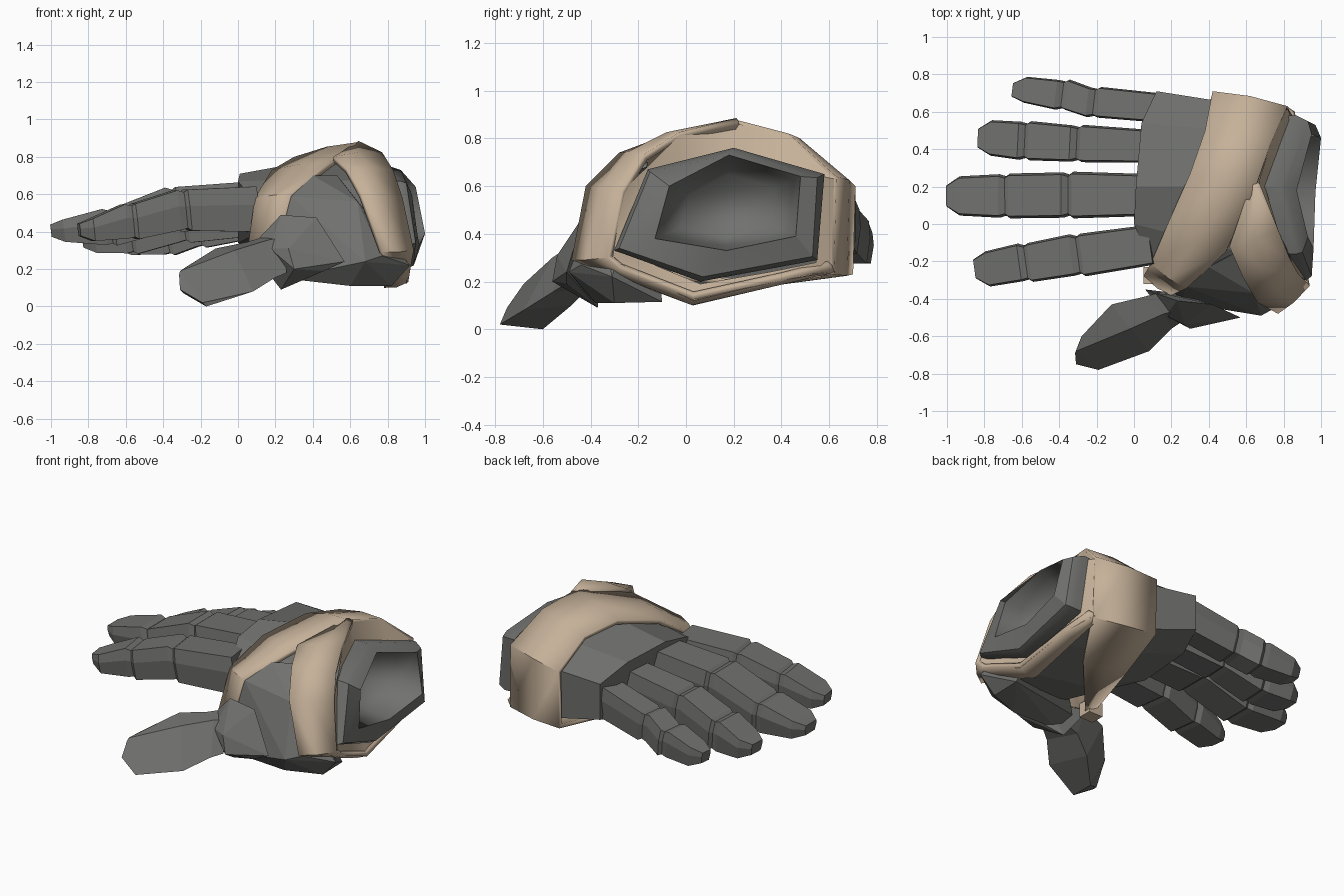
import bpy, bmesh, math
from mathutils import Vector


def material(name, rgb):
    m = bpy.data.materials.new(name)
    m.diffuse_color = (*rgb, 1)
    return m


GREY = material("charcoal grey", (0.165, 0.168, 0.158))
TAN = material("sand tan", (0.56, 0.44, 0.32))


def finish(bm, name, mat, smooth=None):
    me = bpy.data.meshes.new(name)
    bm.to_mesh(me)
    bm.free()
    me.materials.append(mat)
    if smooth:
        me.shade_smooth()
        me.set_sharp_from_angle(angle=math.radians(smooth))
    ob = bpy.data.objects.new(name, me)
    bpy.context.collection.objects.link(ob)
    return ob


def loft(name, rings, mat, smooth=None, start=True, end=True):
    """Closed rings joined in order, with optional end caps."""
    bm = bmesh.new()
    rows = [[bm.verts.new(p) for p in r] for r in rings]
    n = len(rows[0])
    for a, b in zip(rows, rows[1:]):
        for i in range(n):
            j = (i + 1) % n
            bm.faces.new((a[i], a[j], b[j], b[i]))
    if start:
        bm.faces.new(rows[0])
    if end:
        bm.faces.new(rows[-1])
    bmesh.ops.recalc_face_normals(bm, faces=bm.faces)
    return finish(bm, name, mat, smooth)


def hull(name, pts, mat):
    bm = bmesh.new()
    for p in pts:
        bm.verts.new(p)
    bmesh.ops.convex_hull(bm, input=bm.verts)
    bmesh.ops.dissolve_limit(bm, angle_limit=0.12, verts=bm.verts, edges=bm.edges)
    bmesh.ops.recalc_face_normals(bm, faces=bm.faces)
    return finish(bm, name, mat)


def band(name, left, right):
    """Cloth strip between two edge lines, bulged at the middle and thickened inward."""
    bm = bmesh.new()
    centre = Vector((0.5, 0.15, 0.45))
    rows = []
    for l, r in zip(left, right):
        l, r = Vector(l), Vector(r)
        mid = (l + r) / 2
        out = mid - centre
        out.x = 0
        mid += out.normalized() * 0.015
        rows.append([bm.verts.new(p) for p in (l, mid, r)])
    for a, b in zip(rows, rows[1:]):
        for i in range(2):
            bm.faces.new((a[i], a[i + 1], b[i + 1], b[i]))
    bm.normal_update()
    if sum(f.normal.dot(f.calc_center_median() - centre) for f in bm.faces) < 0:
        bmesh.ops.reverse_faces(bm, faces=bm.faces)
    ob = finish(bm, name, TAN, 40)
    mod = ob.modifiers.new("thickness", "SOLIDIFY")
    mod.thickness = 0.03
    mod.offset = -1


SECTION = [(.45, .5), (.5, .1), (.42, -.5), (-.42, -.5), (-.5, .1), (-.45, .5)]


def finger(name, base, joint1, joint2, tip):
    """Three segments with stepped knuckle grooves; inputs are (x, y, z, width, height)."""
    st = []

    def add(p, dx, k):
        st.append((Vector((p[0] + dx, p[1], p[2])), p[3] * k, p[4] * k))
    add(base, 0.06, 0.98)
    for j in (joint1, joint2):
        add(j, 0.03, 1.0)
        add(j, 0.01, 0.88)
        add(j, -0.025, 0.97)
    add(tip, 0.07, 1.0)
    add(tip, 0.0, 0.55)
    d = (st[-1][0] - st[0][0]).normalized()
    s = d.cross(Vector((0, 0, 1))).normalized()
    u = s.cross(d)
    loft(name, [[c + s * w * a + u * h * b for a, b in SECTION] for c, w, h in st], GREY)


# fingers
finger("index_finger", (.04, -.11, .52, .22, .25), (-.30, -.165, .515, .23, .22),
       (-.58, -.205, .455, .21, .19), (-.85, -.24, .41, .19, .12))
finger("middle_finger", (.0, .155, .54, .23, .26), (-.35, .155, .52, .25, .24),
       (-.69, .15, .425, .24, .20), (-1.0, .15, .405, .21, .12))
finger("ring_finger", (.03, .415, .50, .18, .25), (-.30, .43, .46, .20, .24),
       (-.58, .445, .385, .21, .21), (-.83, .46, .35, .19, .13))
finger("little_finger", (.08, .62, .48, .16, .21), (-.21, .65, .41, .165, .19),
       (-.38, .69, .365, .165, .18), (-.645, .717, .34, .14, .13))

# palm body from knuckles to wrist, open where the cuff enters it
loft("palm", [
    [(.08, -.20, .57), (.0, .0, .67), (.01, .2, .71), (.04, .54, .70), (.12, .71, .60),
     (.12, .71, .37), (.04, .5, .33), (.0, .1, .34), (.08, -.20, .38)],
    [(.35, -.32, .54), (.4, -.1, .68), (.45, .2, .79), (.5, .5, .71), (.5, .65, .58),
     (.5, .65, .26), (.5, .4, .21), (.4, .0, .20), (.35, -.34, .25)],
    [(.72, -.38, .50), (.70, -.2, .67), (.66, .15, .77), (.72, .45, .69), (.77, .58, .59),
     (.77, .57, .27), (.78, .3, .20), (.80, .0, .14), (.74, -.38, .18)],
], GREY, end=False)

# thumb base and heel, collar and thumb
hull("thumb_base", [(.40, -.23, .70), (.53, -.16, .70), (.64, -.37, .56), (.77, -.44, .27),
                    (.60, -.38, .11), (.82, -.10, .115), (.92, -.31, .22), (.82, -.30, .11),
                    (.22, -.37, .30), (.22, -.3, .2), (.28, -.335, .59), (.62, -.47, .30),
                    (.68, -.49, .24), (.25, -.42, .15)], GREY)
hull("thumb_collar", [(.23, -.41, .49), (.42, -.43, .475), (.57, -.50, .24), (.46, -.50, .19),
                      (.23, -.37, .09), (.30, -.56, .20), (.17, -.49, .31), (.06, -.35, .31),
                      (.27, -.54, .31)], GREY)
loft("thumb", [
    [(.16, -.36, .38), (.24, -.46, .37), (.26, -.52, .18), (.18, -.39, .18)],
    [(.05, -.39, .345), (.16, -.48, .355), (.20, -.56, .155), (.09, -.41, .17)],
    [(-.12, -.43, .31), (-.02, -.56, .30), (.08, -.68, .08), (-.04, -.48, .10)],
    [(-.28, -.60, .21), (-.31, -.68, .19), (-.19, -.78, .02), (-.17, -.60, .0)],
    [(-.30, -.65, .18), (-.315, -.69, .17), (-.31, -.75, .09), (-.29, -.69, .07)],
], GREY)

# cuff with recessed wrist opening
outer = [(.92, -.30, .33), (.87, -.16, .67), (.78, .20, .76),
         (.87, .58, .65), (.92, .55, .29), (.90, .06, .20)]
lip = [(.95, -.28, .34), (.90, -.15, .66), (.81, .20, .75),
       (.93, .55, .635), (.97, .53, .305), (.94, .07, .22)]
inner = [(.96, -.13, .38), (.93, -.07, .60), (.87, .18, .73),
         (.95, .48, .64), (1.0, .46, .39), (.97, .17, .33)]


def scaled(ring, k, x):
    return [(x, .17 + (y - .17) * k, .50 + (z - .50) * k) for _, y, z in ring]


loft("cuff", [scaled(outer, .98, .60), outer, lip, inner], GREY, 30, False, False)
loft("cuff_opening", [inner, scaled(inner, .90, .82), scaled(inner, .65, .66)], GREY, 180,
     start=False)

# diagonal wrap over the back of the hand and under the palm
band("hand_wrap",
     [(.05, -.28, .30), (.09, -.21, .58), (.18, .0, .73), (.30, .27, .80), (.38, .5, .76),
      (.42, .71, .60), (.42, .70, .23), (.30, .30, .20), (.08, -.24, .27)],
     [(.20, -.38, .30), (.28, -.345, .60), (.49, -.15, .77), (.65, .2, .88), (.73, .43, .82),
      (.82, .63, .64), (.83, .62, .23), (.60, .25, .17), (.14, -.28, .24)])

# second wrap around the wrist beside the thumb and under the cuff
band("wrist_wrap",
     [(.62, .20, .87), (.51, -.12, .80), (.58, -.28, .74), (.66, -.42, .60), (.77, -.48, .29),
      (.80, -.24, .20), (.78, .03, .10), (.78, .4, .19), (.79, .62, .23)],
     [(.67, .22, .87), (.77, -.03, .825), (.83, -.18, .73), (.88, -.27, .58), (.94, -.33, .30),
      (.93, -.28, .25), (.91, .03, .13), (.89, .4, .21), (.86, .60, .26)])

# rolled edge of the wraps closing down onto the cuff
loft("wrap_rim", [
    [(.66, .2, .865), (.73, .43, .81), (.82, .62, .63), (.83, .61, .24), (.88, .4, .205),
     (.90, .03, .12), (.93, -.31, .28), (.87, -.265, .58), (.77, -.03, .81)],
    [(.70, .2, .75), (.78, .42, .69), (.84, .57, .64), (.87, .545, .28), (.87, .35, .24),
     (.87, .06, .19), (.88, -.28, .33), (.83, -.16, .64), (.77, -.03, .70)],
], TAN, 40, False, False)

# small knot where the wrap meets the thumb
hull("wrap_knot", [(x, y, z) for x in (.05, .15) for y in (-.32, -.23) for z in (.22, .31)], TAN)
